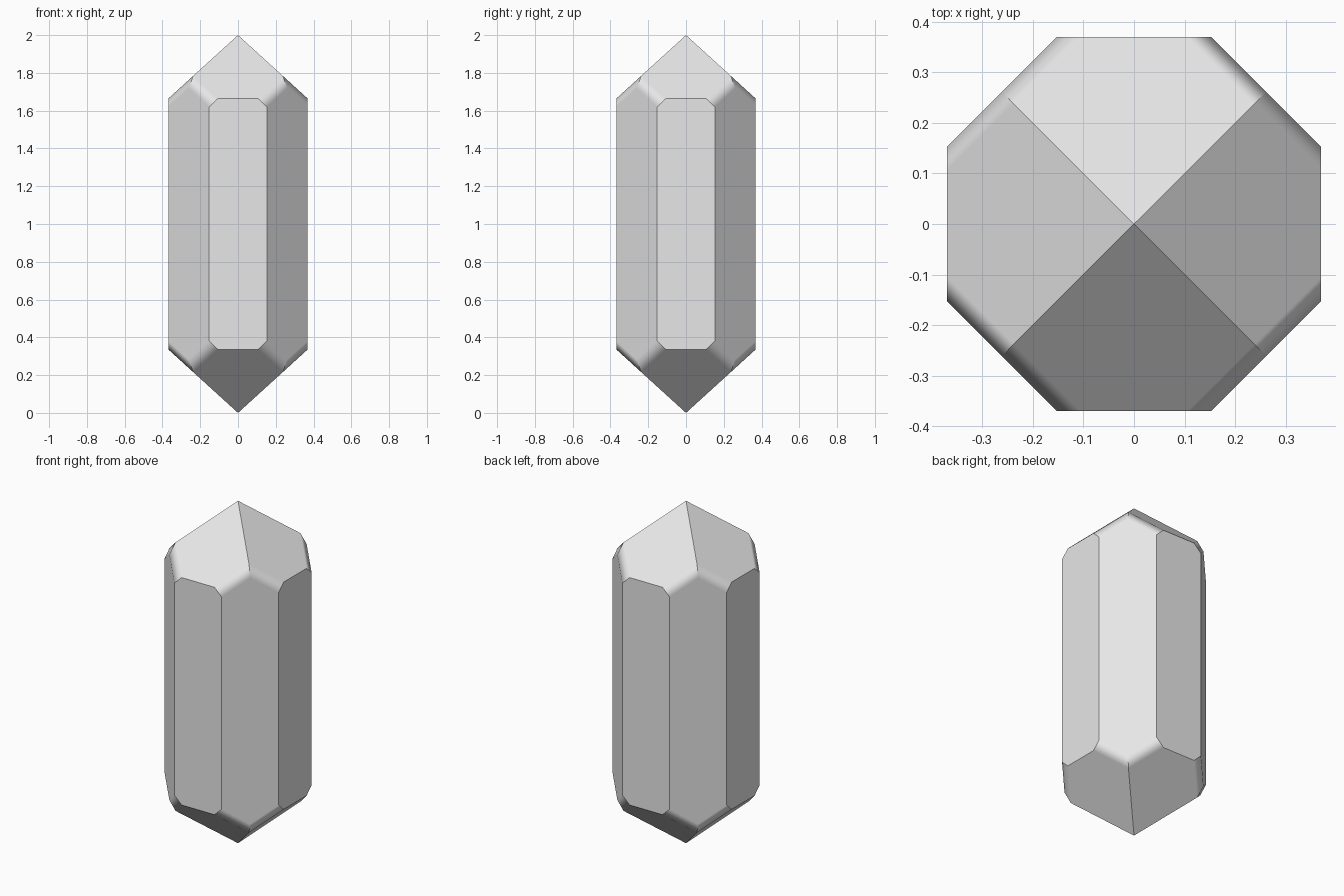
import bpy, bmesh, math
from mathutils import Matrix, Vector

cube = bpy.data.objects.get("Cube")
if cube:
    bpy.data.objects.remove(cube)

# Main dimensions, measured from the crystal's centre
HALF_HEIGHT = 1.0
RADIUS = 0.369      # distance to the flat sides
SIDE = 0.153        # half width of a flat side
SLOPE = 0.91        # fall of the pointed ends
CUT = 0.047         # width of the small chamfer on the tip plane

diagonal = (RADIUS + SIDE) / 2
ridge = diagonal - CUT / 2
shoulder = HALF_HEIGHT - SLOPE * RADIUS
# Drop that makes the chamfer equally deep on both planes it joins
drop = CUT * math.sqrt((1 + SLOPE ** 2) / 2)

# Corner points of one upper quarter (front side, right half)
apex = Vector((0, 0, HALF_HEIGHT))
side_low = Vector((SIDE, -RADIUS, shoulder - drop))
side_top = Vector((SIDE - CUT, -RADIUS, shoulder))
diag_peak = Vector((diagonal, -diagonal, HALF_HEIGHT - SLOPE * diagonal - drop))
ridge_end = Vector((ridge, -ridge, HALF_HEIGHT - SLOPE * ridge))


def flip_x(p):
    return Vector((-p.x, p.y, p.z))


def flip_z(p):
    return Vector((p.x, p.y, -p.z))


def swap(p):
    """Mirror a point across the front/side diagonal."""
    return Vector((-p.y, -p.x, p.z))


# Faces of one quarter
chamfer = [side_low, diag_peak, ridge_end, side_top]
chamfer_left = [flip_x(p) for p in chamfer]
tip = [apex, ridge_end, side_top, flip_x(side_top), flip_x(ridge_end)]
caps = [tip, chamfer, chamfer_left]
caps += [[flip_z(p) for p in face] for face in caps]

side_upper = [flip_x(side_low), flip_x(side_top), side_top, side_low]
side = side_upper + [flip_z(p) for p in reversed(side_upper)]
diag_upper = [side_low, diag_peak, swap(side_low)]
diag_side = diag_upper + [flip_z(p) for p in reversed(diag_upper)]

# Repeat the quarter around the vertical axis
bm = bmesh.new()
for quarter in range(4):
    turn = Matrix.Rotation(quarter * math.pi / 2, 3, 'Z')
    for face in caps + [side, diag_side]:
        bm.faces.new([bm.verts.new(turn @ p) for p in face])
bmesh.ops.remove_doubles(bm, verts=bm.verts, dist=0.001)
bmesh.ops.recalc_face_normals(bm, faces=bm.faces)
bmesh.ops.translate(bm, verts=bm.verts, vec=(0, 0, HALF_HEIGHT))

# Only the long chamfer edges blend smoothly
for face in bm.faces:
    face.smooth = True
for edge in bm.edges:
    edge.smooth = edge.calc_face_angle() < math.radians(31.5)

mesh = bpy.data.meshes.new("crystal")
bm.to_mesh(mesh)
bm.free()
crystal = bpy.data.objects.new("crystal", mesh)
bpy.context.collection.objects.link(crystal)

# Keep the large planes flat while the chamfers blend
weighted = crystal.modifiers.new("weighted_normals", 'WEIGHTED_NORMAL')
weighted.weight = 100
weighted.keep_sharp = True

# Pale grey stone
grey = bpy.data.materials.new("pale_grey")
grey.use_nodes = True
colour = (0.8, 0.8, 0.8, 1)
grey.diffuse_color = colour
grey.node_tree.nodes["Principled BSDF"].inputs["Base Color"].default_value = colour
mesh.materials.append(grey)
